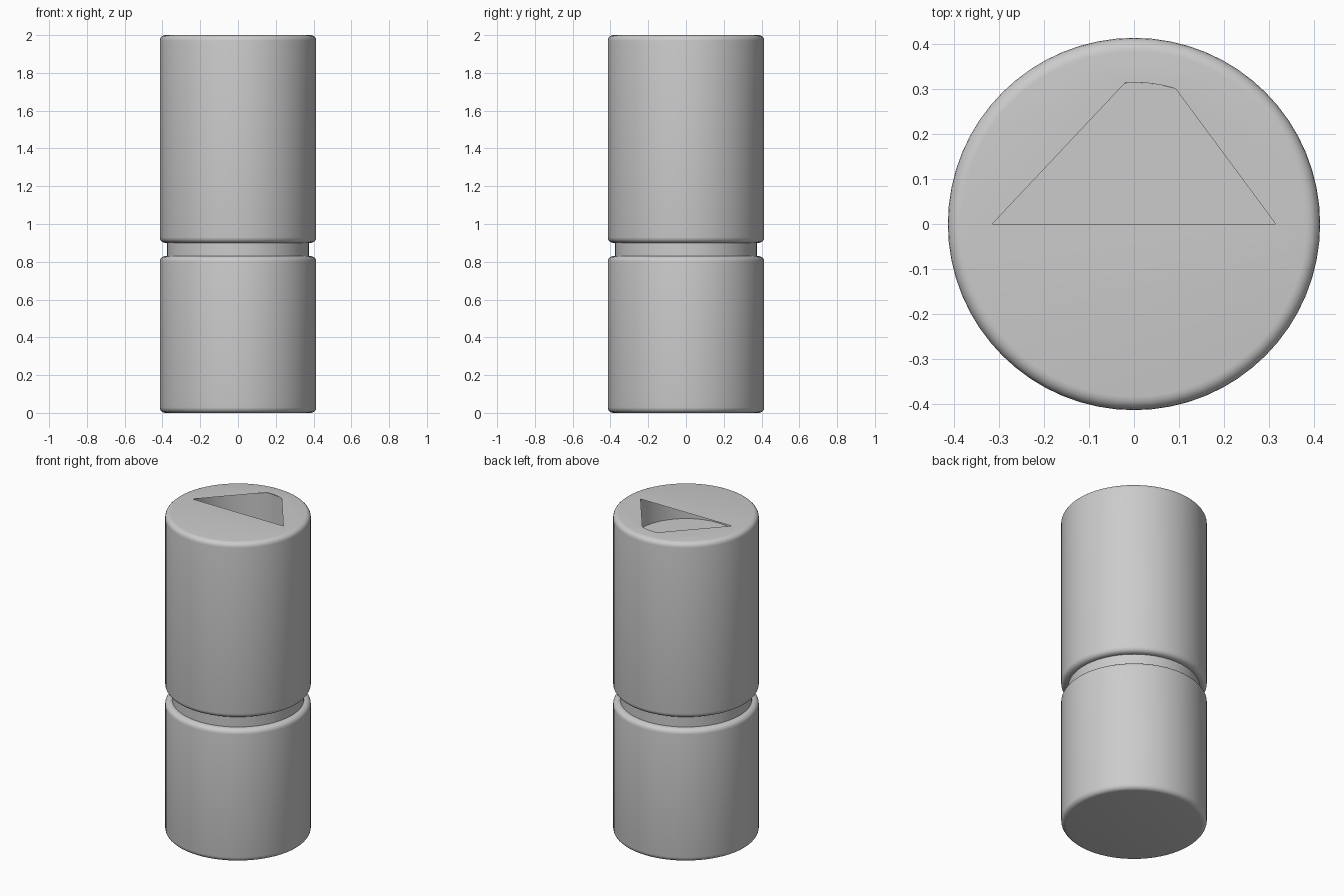
import bpy, bmesh
from math import sin, cos, pi, radians

SEG = 64
R, BEVEL = 0.414, 0.03      # body radius and rounded edge
NECK_R = 0.375
BORE_R, BORE_Z = 0.315, 1.815

cube = bpy.data.objects.get("Cube")
if cube:
    bpy.data.objects.remove(cube, do_unlink=True)

grey = bpy.data.materials.new("plain grey")
grey.use_nodes = True
grey.diffuse_color = (0.6, 0.6, 0.6, 1)
grey.node_tree.nodes["Principled BSDF"].inputs["Base Color"].default_value = (0.6, 0.6, 0.6, 1)


def finish(name, bm):
    mesh = bpy.data.meshes.new(name)
    bm.to_mesh(mesh)
    bm.free()
    mesh.materials.append(grey)
    ob = bpy.data.objects.new(name, mesh)
    bpy.context.collection.objects.link(ob)
    bpy.ops.object.select_all(action='DESELECT')
    ob.select_set(True)
    bpy.context.view_layer.objects.active = ob
    bpy.ops.object.shade_smooth_by_angle(angle=radians(35))
    return ob


def lathe(bm, profile, start_cap=True, end_cap=True):
    """Spin (radius, height) points around z; return the rings."""
    rings = [[bm.verts.new((r * cos(2 * pi * i / SEG), r * sin(2 * pi * i / SEG), z))
              for i in range(SEG)] for r, z in profile]
    for a, b in zip(rings, rings[1:]):
        for i in range(SEG):
            j = (i + 1) % SEG
            bm.faces.new((a[i], a[j], b[j], b[i]))
    if start_cap:
        bm.faces.new(rings[0][::-1])
    if end_cap:
        bm.faces.new(rings[-1])
    return rings


def rounded(z0, z1, steps=5):
    """Profile of a cylinder with rounded rims."""
    arc = [pi / 2 * i / steps for i in range(steps + 1)]
    c = R - BEVEL
    low = [(c + BEVEL * sin(a), z0 + BEVEL - BEVEL * cos(a)) for a in arc]
    high = [(c + BEVEL * cos(a), z1 - BEVEL + BEVEL * sin(a)) for a in arc]
    return low + high


# Lower body
bm = bmesh.new()
lathe(bm, rounded(0, 0.83))
finish("lower_body", bm)

# Recessed neck joining the two bodies
bm = bmesh.new()
lathe(bm, [(NECK_R, 0.825), (NECK_R, 0.905)])
finish("neck", bm)

# Upper body, its top pierced by a wedge opening with a short curved tip
bm = bmesh.new()
rim = lathe(bm, rounded(0.9, 2), end_cap=False)[-1]
angles = [0, 73, 78, 83, 88, 93.5, 180]
hole = [bm.verts.new((BORE_R * cos(radians(a)), BORE_R * sin(radians(a)), 2)) for a in angles]
half = SEG // 2
bm.faces.new(rim[half:] + [rim[0], hole[0], hole[-1]])
bm.faces.new(rim[:half + 1] + hole[::-1])
finish("upper_body", bm)

# Round bore under the opening, facing inward
bm = bmesh.new()
lathe(bm, [(BORE_R, 1.999), (BORE_R, BORE_Z)], start_cap=False, end_cap=False)
bm.faces.new([v for v in bm.verts if v.co.z < 1.9])
finish("bore", bm)
